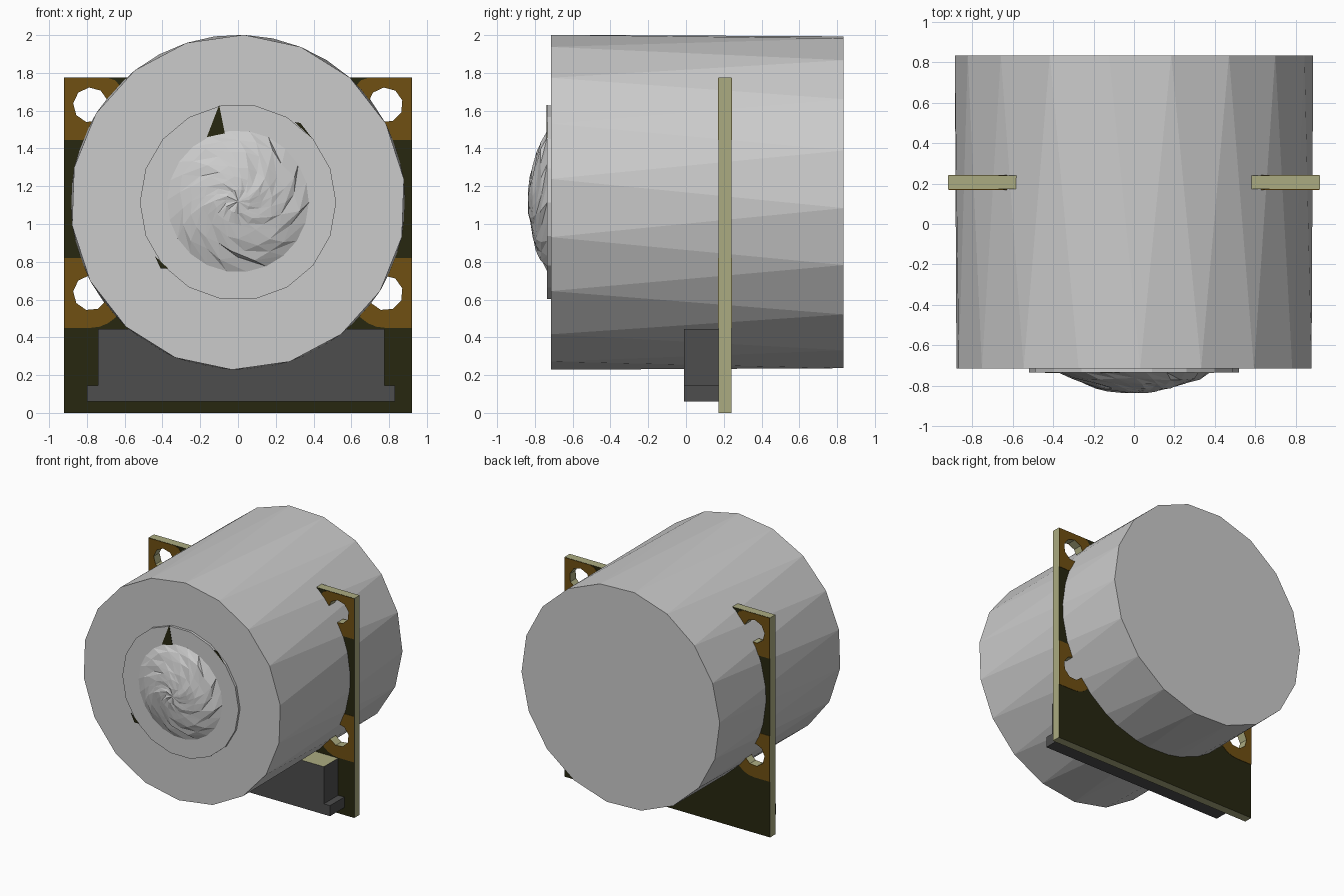
import bpy, bmesh, math, random

cube = bpy.data.objects.get("Cube")
if cube:
    bpy.data.objects.remove(cube, do_unlink=True)
random.seed(4)


def material(name, rgb):
    m = bpy.data.materials.new(name)
    m.use_nodes = True
    m.diffuse_color = (*rgb, 1)
    m.node_tree.nodes["Principled BSDF"].inputs["Base Color"].default_value = (*rgb, 1)
    return m


GREY = material("light grey", (0.6, 0.6, 0.6))
OLIVE = material("dark olive", (0.02, 0.02, 0.005))
KHAKI = material("khaki", (0.41, 0.41, 0.22))
GOLD = material("dark gold", (0.16, 0.08, 0.006))
DARK = material("dark grey", (0.075, 0.075, 0.075))


def finish(name, bm, mats, rule=None):
    bmesh.ops.recalc_face_normals(bm, faces=bm.faces)
    bm.normal_update()
    if rule:
        for f in bm.faces:
            f.material_index = rule(f)
    me = bpy.data.meshes.new(name)
    bm.to_mesh(me)
    bm.free()
    for m in mats:
        me.materials.append(m)
    ob = bpy.data.objects.new(name, me)
    bpy.context.collection.objects.link(ob)
    return ob


def circle(cx, cz, r, n, start=0.0):
    angles = [math.radians(start) + i * math.tau / n for i in range(n)]
    return [(cx + r * math.cos(a), cz + r * math.sin(a)) for a in angles]


def plate(name, outline, y0, y1, mats, holes=(), rule=None):
    """Extrude an x-z outline, with optional holes, from y0 to y1."""
    bm = bmesh.new()
    for loop in (outline, *holes):
        vs = [bm.verts.new((x, y0, z)) for x, z in loop]
        for a, b in zip(vs, vs[1:] + vs[:1]):
            bm.edges.new((a, b))
    bmesh.ops.triangle_fill(bm, edges=bm.edges[:], use_beauty=True)
    out = bmesh.ops.extrude_face_region(bm, geom=bm.faces[:], use_keep_orig=True)
    for v in out["geom"]:
        if isinstance(v, bmesh.types.BMVert):
            v.co.y = y1
    return finish(name, bm, mats, rule)


# Barrel: long triangular facets between two offset rims
CZ, R = 1.115, 0.887
SIDES = 18
bm = bmesh.new()
front = [bm.verts.new((x, -0.715, z)) for x, z in circle(0, CZ, R, SIDES, -92)]
back = [bm.verts.new((x, 0.835, z)) for x, z in circle(0, CZ, R, SIDES, -82)]
for i in range(SIDES):
    j = (i + 1) % SIDES
    bm.faces.new((front[i], front[j], back[i]))
    bm.faces.new((back[i], front[j], back[j]))
bm.faces.new(front)
bm.faces.new(back)
finish("barrel", bm, [GREY])

# Raised collar around the lens
plate("lens_collar", circle(0, CZ, 0.52, 18), -0.735, -0.714, [GREY])

# Dark nicks in the collar
nicks = [
    [(-0.10, 1.63), (-0.165, 1.46), (-0.07, 1.48)],
    [(0.30, 1.54), (0.33, 1.535), (0.395, 1.45)],
    [(-0.44, 0.83), (-0.41, 0.765), (-0.37, 0.765)],
]
for tri in nicks:
    plate("collar_nick", tri, -0.738, -0.734, [OLIVE])

# Rough faceted lens: a shallow cap with uneven rings
bm = bmesh.new()
LR, DEPTH, RINGS, N = 0.375, 0.1, 6, 22
tip = bm.verts.new((0, -0.735 - DEPTH, CZ + 0.005))
prev = None
for k in range(1, RINGS + 1):
    t = k / RINGS
    ring = []
    for x, z in circle(0, 0, LR * t, N, 8 * k):
        s = 1 if k == RINGS else random.uniform(0.94, 1.06)
        wobble = 0 if k == RINGS else random.uniform(-0.006, 0.006)
        y = -0.735 - DEPTH * (1 - t * t) + wobble
        ring.append(bm.verts.new((x * s, y, CZ + 0.005 + z * s)))
    for i in range(N):
        j = (i + 1) % N
        if prev is None:
            bm.faces.new((tip, ring[i], ring[j]))
        else:
            bm.faces.new((prev[i], ring[i], ring[j]))
            bm.faces.new((prev[i], ring[j], prev[j]))
    prev = ring
bm.faces.new(prev)
finish("lens", bm, [GREY])

# Circuit board with four mounting holes and pale cut edges
W, H, Y0, Y1 = 0.92, 1.775, 0.172, 0.24
HX, HOLE, PAD = 0.78, 0.093, 0.185
spots = [(s * HX, z) for s in (-1, 1) for z in (0.635, 1.63)]
plate("circuit_board", [(-W, 0), (W, 0), (W, H), (-W, H)], Y0, Y1, [OLIVE, KHAKI],
      [circle(x, z, HOLE, 9, 15) for x, z in spots],
      lambda f: 0 if abs(f.normal.y) > 0.5 else 1)

# Gold pads around the holes, running out to the board edge
for x, z in spots:
    s = 1 if x > 0 else -1
    top = min(z + PAD, H - 0.002)
    arc = []
    for i in range(13):
        a = math.pi * (i / 12 - 0.5)
        arc.append((x - s * PAD * math.cos(a), min(z + PAD * math.sin(a), top)))
    # keep one point along the clipped top
    arc = [p for i, p in enumerate(arc) if p[1] < top or i == 12 or arc[i - 1][1] < top]
    edge = s * (W - 0.002)
    outline = [(edge, z - PAD)] + arc + [(edge, top)]
    for name, y in (("front_pad", Y0), ("back_pad", Y1)):
        plate(name, outline, y - 0.003, y + 0.003, [GOLD], [circle(x, z, HOLE, 9, 15)])

# Connector block with a wider foot
block = [(-0.8, 0.06), (0.83, 0.06), (0.83, 0.145), (0.775, 0.145),
         (0.775, 0.445), (-0.74, 0.445), (-0.74, 0.145), (-0.8, 0.145)]
plate("connector", block, -0.01, Y0, [DARK, KHAKI],
      rule=lambda f: 1 if f.normal.z > 0.9 and f.calc_center_median().z > 0.4 else 0)
